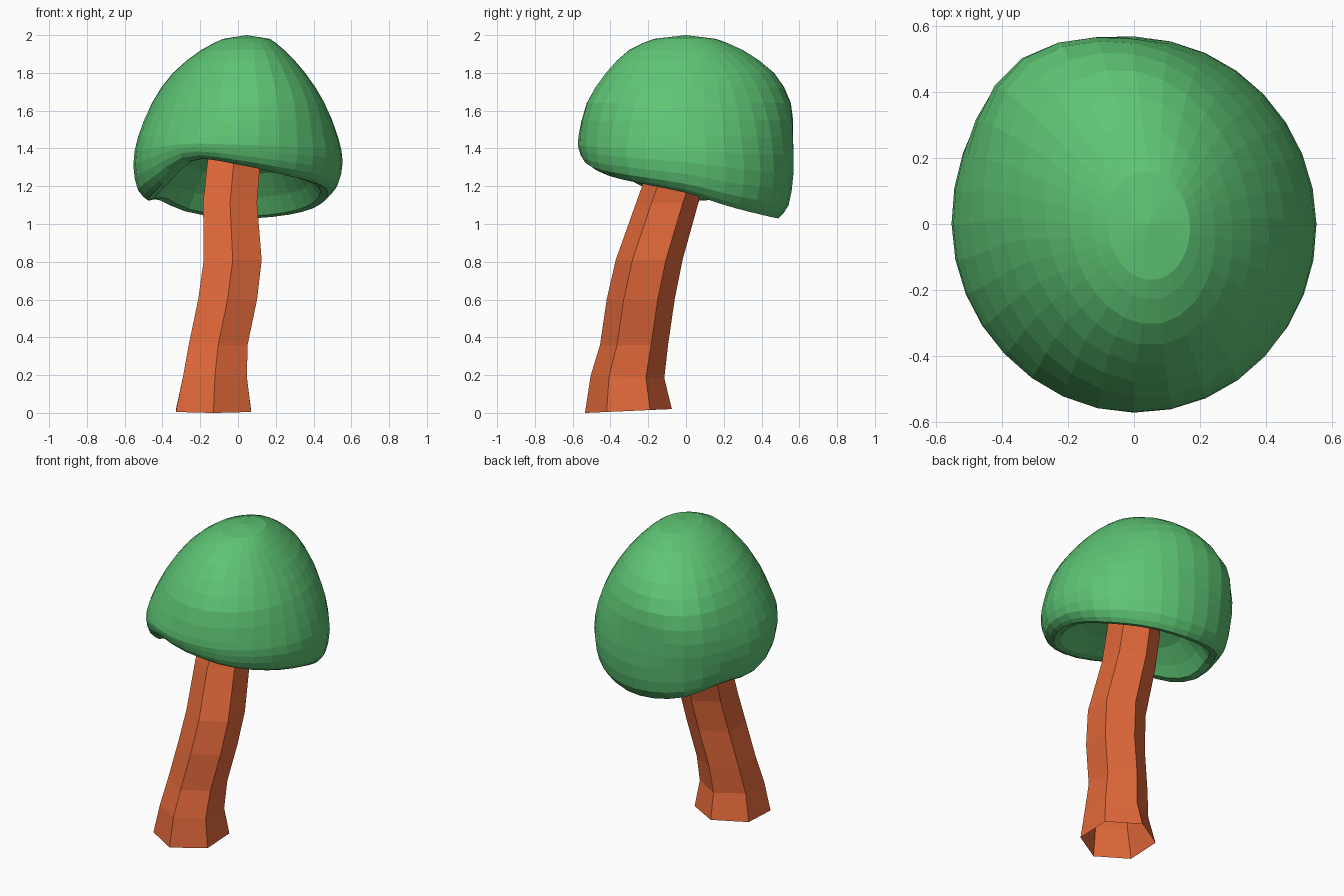
import bpy
import bmesh
from math import sin, cos, pi, sqrt, radians

old = bpy.data.objects.get("Cube")
if old:
    bpy.data.objects.remove(old, do_unlink=True)


def material(name, color):
    m = bpy.data.materials.new(name)
    m.use_nodes = True
    m.diffuse_color = color
    m.node_tree.nodes["Principled BSDF"].inputs["Base Color"].default_value = color
    return m


def spline(values, t, closed):
    """Catmull-Rom value at position t along a list."""
    n = len(values)
    i = int(t)
    f = t - i
    pick = (lambda k: values[k % n]) if closed else (lambda k: values[max(0, min(n - 1, k))])
    a, b, c, d = (pick(i + k) for k in (-1, 0, 1, 2))
    return b + f / 2 * (c - a + f * (2 * a - 5 * b + 4 * c - d + f * (3 * (b - c) + d - a)))


def oval(a, cx, cy, hx, hy, skew, corner):
    """Point of a skewed oval at angle a, with a bulge towards the back left."""
    c, s = cos(a), sin(a)
    r = sqrt((hx * hx * hy * hy - skew * skew)
             / (hy * hy * c * c - 2 * skew * c * s + hx * hx * s * s))
    r *= 1 + corner * max(0, cos(a - radians(127))) ** 12
    return cx + r * c, cy + r * s


def skin(bm, rings):
    """Bridge successive rings of vertices with quads, normals outward."""
    for lo, hi in zip(rings, rings[1:]):
        n = len(lo)
        for i in range(n):
            j = (i + 1) % n
            bm.faces.new((lo[i], lo[j], hi[j], hi[i]))


def finish(bm, name, mat):
    mesh = bpy.data.meshes.new(name)
    bm.to_mesh(mesh)
    bm.free()
    mesh.materials.append(mat)
    ob = bpy.data.objects.new(name, mesh)
    bpy.context.collection.objects.link(ob)


green = material("leaf green", (0.112, 0.56, 0.176, 1))
orange = material("bark orange", (0.76, 0.14, 0.042, 1))

# Trunk: bent six-sided tube, open at the foot (x, y, z, radius, tilt)
path = [(-.13, -.305, .01, .23, .045), (-.122, -.31, .19, .195, -.03),
        (-.105, -.275, .36, .18, 0), (-.055, -.24, .6, .18, 0),
        (-.028, -.195, .81, .177, 0), (-.042, -.1, 1.11, .165, 0),
        (-.025, -.035, 1.3, .162, 0), (-.01, .01, 1.48, .155, 0)]
corners = [k * pi / 3 - pi / 2 for k in range(6)]
bm = bmesh.new()
rings = [[bm.verts.new((x + r * cos(a), y + r * sin(a), z + tilt * r * sin(a)))
          for a in corners] for x, y, z, r, tilt in path]
skin(bm, rings)
bm.faces.new(rings[-1])
finish(bm, "trunk", orange)

# Crown dome: height, then centre, half widths, skew and corner of each oval
dome = [(1.98, .045, -.005, .125, .165, -.001, 0),
        (1.92, .025, 0, .222, .305, -.008, 0),
        (1.80, .006, .02, .35, .447, -.02, .02),
        (1.64, .002, .01, .458, .538, -.024, .08),
        (1.46, 0, -.004, .53, .566, -.008, .09)]
rim_oval = (0, 0, .554, .567, -.004, .04)
rim_height = [1.165, 1.09, 1.045, 1.03, 1.06, 1.13, 1.125, 1.20, 1.34, 1.315, 1.26, 1.215]
skirt = [(.45, 1.0), (.84, .955), (1.0, .86)]  # drop to the rim, width factor
hollow = [(.79, .03), (.7, .28), (.55, .6), (.3, .9)]  # width factor, rise to the ceiling
ceiling = 1.42
SEGMENTS = 32

columns = []
for s in range(SEGMENTS):
    a = 2 * pi * s / SEGMENTS
    rim = spline(rim_height, s * len(rim_height) / SEGMENTS, True)
    x, y = oval(a, *rim_oval)
    points = [(*oval(a, *shape), z) for z, *shape in dome]
    base = dome[-1][0]
    points += [(x * k, y * k, base + (rim - base) * f) for f, k in skirt]
    column = [tuple(spline(axis, k / 2, False) for axis in zip(*points))
              for k in range(2 * len(points) - 1)]
    # Thick lip, then the hollow underside
    column += [(x * k, y * k, rim + (ceiling - rim) * f) for k, f in hollow]
    columns.append(column)

bm = bmesh.new()
rings = [[bm.verts.new(p) for p in ring] for ring in zip(*columns)][::-1]
skin(bm, rings)
pole = bm.verts.new((.045, 0, 2))
hub = bm.verts.new((0, 0, ceiling))
for i in range(SEGMENTS):
    j = (i + 1) % SEGMENTS
    bm.faces.new((rings[-1][i], rings[-1][j], pole))
    bm.faces.new((rings[0][j], rings[0][i], hub))
finish(bm, "crown", green)
